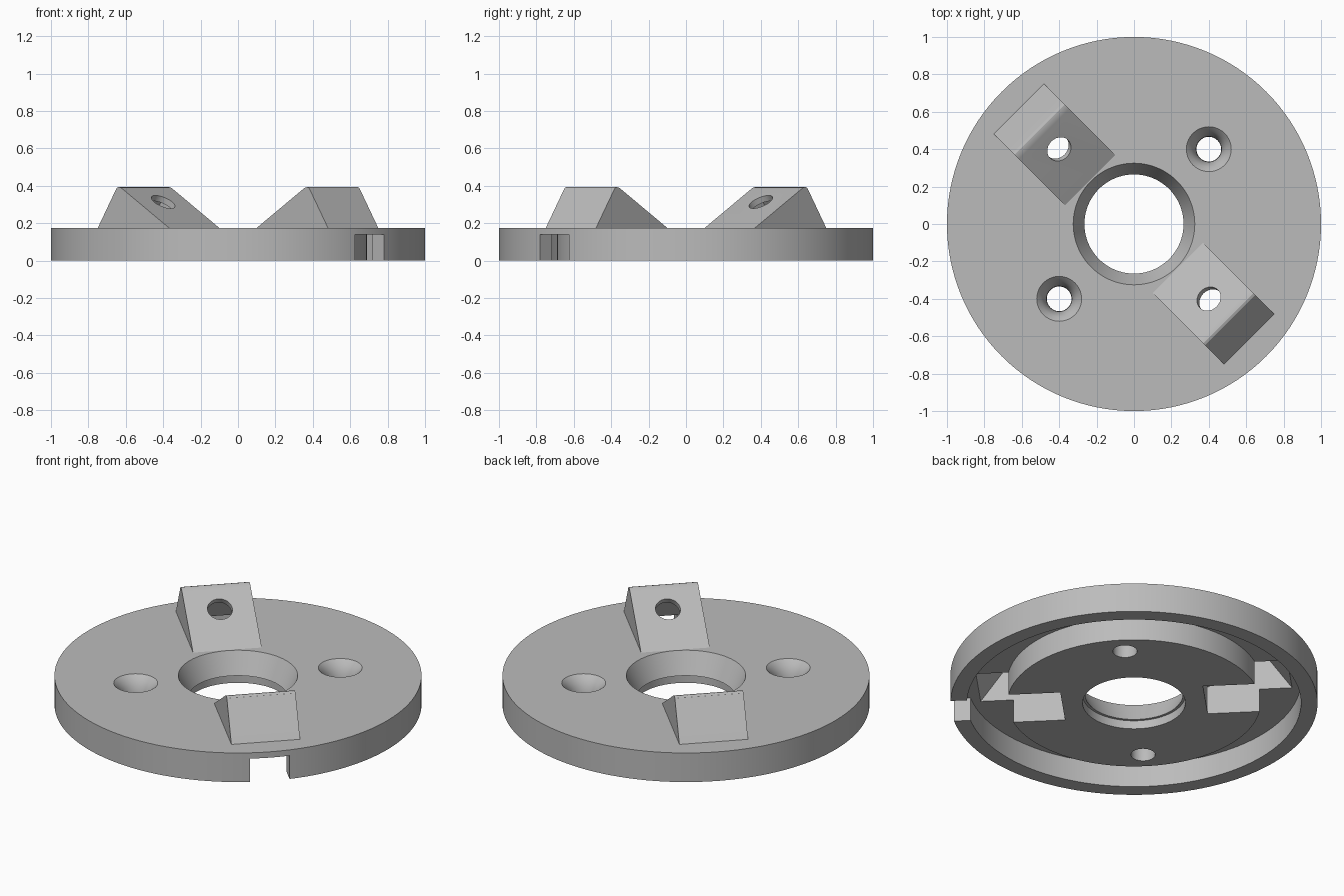
import bpy
import bmesh
from math import atan, cos, pi, radians, sin
from mathutils import Matrix

cube = bpy.data.objects.get("Cube")
if cube:
    bpy.data.objects.remove(cube, do_unlink=True)

grey = bpy.data.materials.new("plain grey")
grey.use_nodes = True
colour = (0.5, 0.5, 0.5, 1)
grey.diffuse_color = colour
grey.node_tree.nodes["Principled BSDF"].inputs["Base Color"].default_value = colour

DECK = 0.175       # top of the disc
GROOVE = 0.14      # ceiling of the ring groove and the rim notch


def finish(bm, name, matrix=Matrix()):
    bmesh.ops.recalc_face_normals(bm, faces=bm.faces)
    bm.transform(matrix)
    mesh = bpy.data.meshes.new(name)
    bm.to_mesh(mesh)
    bm.free()
    obj = bpy.data.objects.new(name, mesh)
    obj.data.materials.append(grey)
    bpy.context.collection.objects.link(obj)
    return obj


def lathe(name, profile, steps, matrix=Matrix()):
    """Closed (radius, z) profile turned about z."""
    bm = bmesh.new()
    rings = [[bm.verts.new((r * cos(a), r * sin(a), z)) for r, z in profile]
             for a in (2 * pi * i / steps for i in range(steps))]
    n = len(profile)
    for i in range(steps):
        a, b = rings[i], rings[(i + 1) % steps]
        for j in range(n):
            k = (j + 1) % n
            bm.faces.new((a[j], b[j], b[k], a[k]))
    return finish(bm, name, matrix)


def stack(name, profile, steps, matrix=Matrix()):
    """Solid round cutter from (radius, z) rings with capped ends."""
    bm = bmesh.new()
    rings = [[bm.verts.new((r * cos(a), r * sin(a), z))
              for a in (2 * pi * i / steps for i in range(steps))]
             for r, z in profile]
    for a, b in zip(rings, rings[1:]):
        for i in range(steps):
            k = (i + 1) % steps
            bm.faces.new((a[i], a[k], b[k], b[i]))
    bm.faces.new(rings[0])
    bm.faces.new(rings[-1])
    return finish(bm, name, matrix)


def prism(name, profile, half_width, matrix):
    """Radial (r, z) profile extruded sideways to both sides."""
    bm = bmesh.new()
    face = bm.faces.new([bm.verts.new((r, -half_width, z)) for r, z in profile])
    out = bmesh.ops.extrude_face_region(bm, geom=[face])
    moved = [v for v in out["geom"] if isinstance(v, bmesh.types.BMVert)]
    bmesh.ops.translate(bm, verts=moved, vec=(0, 2 * half_width, 0))
    return finish(bm, name, matrix)


def combine(target, tool, operation):
    tool.hide_render = True
    mod = target.modifiers.new(tool.name, "BOOLEAN")
    mod.operation = operation
    mod.solver = "EXACT"
    mod.object = tool
    bpy.context.view_layer.objects.active = target
    bpy.ops.object.modifier_apply(modifier=mod.name)
    bpy.data.objects.remove(tool, do_unlink=True)


# Disc with flared centre hole, lower boss, ring groove and outer rim
plate = lathe("mounting_plate", [
    (0.28, 0), (0.69, 0), (0.69, GROOVE), (0.91, GROOVE), (0.91, 0), (1, 0),
    (1, DECK), (0.325, DECK), (0.265, 0.05), (0.28, 0.05)], 128)

# Hollow wedges with rounded ridges, on opposite sides
wedge_profile = [(0.332, 0.155), (0.332, DECK), (0.68, 0.381), (0.697, 0.39),
                 (0.713, 0.393), (0.727, 0.388), (0.737, 0.374),
                 (0.87, DECK), (0.87, 0.155)]
cavity_profile = [(0.39, -0.05), (0.39, 0.167), (0.703, 0.355),
                  (0.855, 0.135), (0.855, -0.05)]
slope = atan((0.381 - DECK) / (0.68 - 0.332))
for angle in (-45, 135):
    turn = Matrix.Rotation(radians(angle), 4, "Z")
    combine(plate, prism("wedge", wedge_profile, 0.19, turn), "UNION")
    combine(plate, prism("cavity", cavity_profile, 0.15, turn), "DIFFERENCE")
    # Round hole square to the sloping inner face
    place = turn @ Matrix.Translation((0.566, 0, 0.313)) @ Matrix.Rotation(-slope, 4, "Y")
    combine(plate, stack("slope_hole", [(0.068, -0.12), (0.068, 0.12)], 40, place),
            "DIFFERENCE")

# Countersunk screw holes between the wedges
sink = [(0.065, -0.05), (0.068, 0.085), (0.08, 0.12), (0.095, 0.15),
        (0.12, DECK), (0.12, 0.25)]
for side in (-1, 1):
    place = Matrix.Translation((0.4 * side, 0.4 * side, 0))
    combine(plate, stack("screw_hole", sink, 40, place), "DIFFERENCE")

# Notch through the rim
notch = [(0.86, -0.05), (0.86, GROOVE), (1.1, GROOVE), (1.1, -0.05)]
combine(plate, prism("notch", notch, 0.11, Matrix.Rotation(radians(-45), 4, "Z")),
        "DIFFERENCE")

bpy.ops.object.select_all(action="DESELECT")
plate.select_set(True)
bpy.context.view_layer.objects.active = plate
bpy.ops.object.shade_smooth_by_angle(angle=radians(28))
